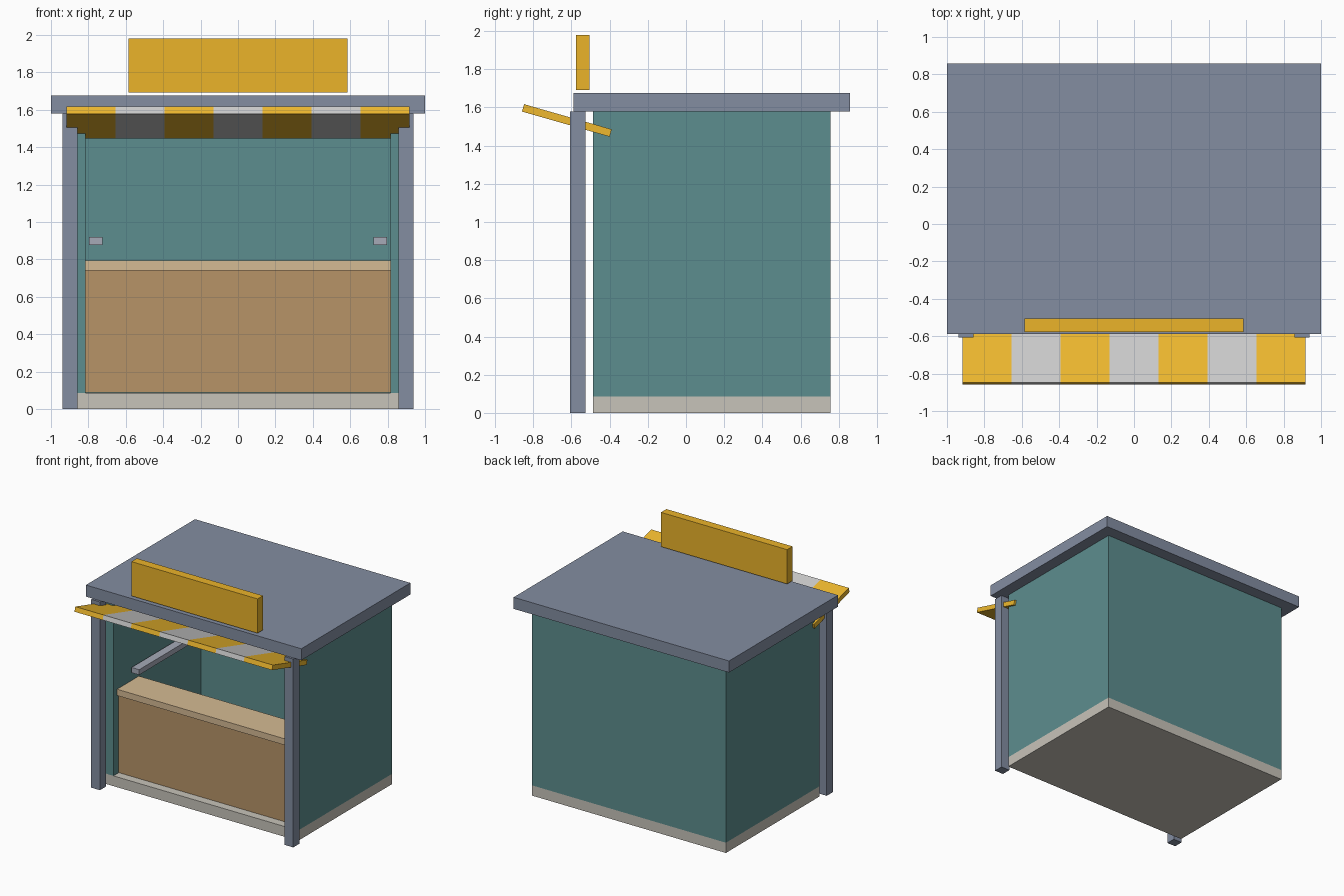
import bpy, bmesh, math

if "Cube" in bpy.data.objects:
    bpy.data.objects.remove(bpy.data.objects["Cube"])


def material(name, rgb):
    # 0-255 display colour to linear
    m = bpy.data.materials.new(name)
    m.diffuse_color = [(c / 255) ** 2.2 for c in rgb] + [1]
    m.use_nodes = True
    m.node_tree.nodes["Principled BSDF"].inputs["Base Color"].default_value = m.diffuse_color
    return m


slate = material("slate", (130, 140, 160))
teal = material("teal", (93, 140, 141))
stone = material("stone", (198, 194, 184))
wood = material("wood", (182, 146, 103))
light_wood = material("light_wood", (212, 185, 146))
metal = material("metal", (164, 168, 182))
gold = material("gold", (234, 178, 46))
yellow = material("yellow", (238, 183, 50))
white = material("white", (198, 198, 198))


def finish(name, bm, mats):
    mesh = bpy.data.meshes.new(name)
    bm.to_mesh(mesh)
    bm.free()
    for m in mats:
        mesh.materials.append(m)
    ob = bpy.data.objects.new(name, mesh)
    bpy.context.collection.objects.link(ob)
    return ob


def box(name, x, y, z, mat):
    # box from (min, max) ranges on each axis
    bm = bmesh.new()
    bmesh.ops.create_cube(bm, size=1)
    for v in bm.verts:
        v.co = [r[0] if c < 0 else r[1] for c, r in zip(v.co, (x, y, z))]
    return finish(name, bm, [mat])


def box_pair(name, x, y, z, mat):
    # the same box on the left and right
    box("right_" + name, x, y, z, mat)
    box("left_" + name, (-x[1], -x[0]), y, z, mat)


# Floor slab and walls
box("floor_slab", (-0.9, 0.9), (-0.488, 0.756), (0, 0.086), stone)
box_pair("side_wall", (0.815, 0.9), (-0.488, 0.756), (0.086, 1.58), teal)
box("back_wall", (-0.815, 0.815), (0.674, 0.756), (0.086, 1.58), teal)

# Counter
box("counter_panel", (-0.815, 0.815), (-0.42, -0.17), (0.088, 0.742), wood)
box("counter_top", (-0.815, 0.815), (-0.44, -0.15), (0.742, 0.795), light_wood)

# Rails along the inside of the side walls
box_pair("side_rail", (0.725, 0.796), (-0.275, 0.54), (0.876, 0.92), metal)

# Front posts, roof and sign board
box_pair("front_post", (0.857, 0.938), (-0.607, -0.527), (0, 1.58), slate)
box("roof", (-1, 1), (-0.589, 0.858), (1.58, 1.677), slate)
box("sign_board", (-0.586, 0.586), (-0.577, -0.505), (1.692, 1.98), gold)

# Striped awning: a seven-panel strip, thickened and tilted
bm = bmesh.new()
bmesh.ops.create_grid(bm, x_segments=7, y_segments=1, size=1)
for v in bm.verts:
    v.co.x *= 0.917
    v.co.y *= 0.239
for f in bm.faces:
    stripe = round((f.calc_center_median().x + 0.917) / 0.262 - 0.5)
    f.material_index = stripe % 2
awning = finish("awning", bm, [yellow, white])
awning.location = (0, -0.624, 1.532)
awning.rotation_euler.x = math.radians(-16)
thick = awning.modifiers.new("thickness", "SOLIDIFY")
thick.thickness = 0.04
thick.offset = 0
